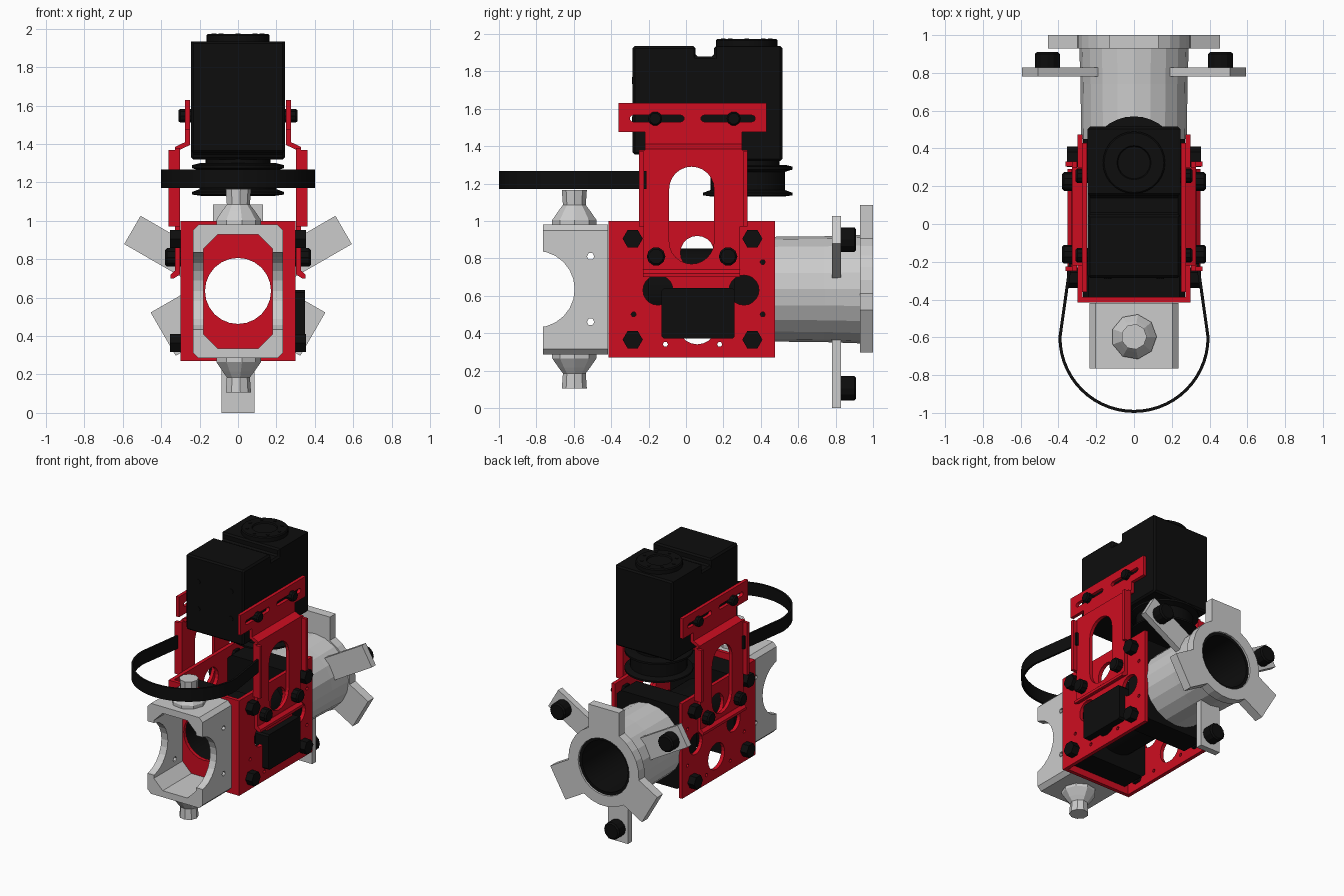
import bpy, bmesh
from math import sin, cos, pi, radians, asin

if "Cube" in bpy.data.objects:
    bpy.data.objects.remove(bpy.data.objects["Cube"])

def material(name, rgb):
    m = bpy.data.materials.new(name)
    m.diffuse_color = (*rgb, 1)
    m.use_nodes = True
    m.node_tree.nodes["Principled BSDF"].inputs["Base Color"].default_value = m.diffuse_color
    return m

RED = material("red_metal", (0.62, 0.004, 0.015))
BLACK = material("black_plastic", (0.004, 0.004, 0.004))

# (u, v, w) -> world, w running along the axis
MAP = {'x': lambda u, v, w: (w, u, v),
       'y': lambda u, v, w: (u, w, v),
       'z': lambda u, v, w: (u, v, w)}

def finish(name, bm, mat, mirror=False, smooth=False):
    bmesh.ops.remove_doubles(bm, verts=bm.verts, dist=1e-5)
    bmesh.ops.recalc_face_normals(bm, faces=bm.faces)
    me = bpy.data.meshes.new(name)
    bm.to_mesh(me)
    bm.free()
    for p in me.polygons:
        p.use_smooth = False
    ob = bpy.data.objects.new(name, me)
    bpy.context.collection.objects.link(ob)
    if mat:
        me.materials.append(mat)
    if mirror:
        ob.modifiers.new("mirror", 'MIRROR')
    if smooth:
        bpy.ops.object.select_all(action='DESELECT')
        ob.select_set(True)
        bpy.context.view_layer.objects.active = ob
        bpy.ops.object.shade_smooth_by_angle()
    return ob

def plate(name, axis, loops, lo, hi, mat=None, mirror=False, smooth=False):
    """Extrude a flat outline; inner loops become holes."""
    cu = bpy.data.curves.new(name, 'CURVE')
    cu.dimensions, cu.fill_mode, cu.extrude = '2D', 'BOTH', (hi - lo) / 2
    for pts in loops:
        s = cu.splines.new('POLY')
        s.points.add(len(pts) - 1)
        for p, (u, v) in zip(s.points, pts):
            p.co = (u, v, 0, 1)
        s.use_cyclic_u = True
    tmp = bpy.data.objects.new("tmp", cu)
    bpy.context.collection.objects.link(tmp)
    me = bpy.data.meshes.new_from_object(tmp.evaluated_get(bpy.context.evaluated_depsgraph_get()))
    bpy.data.objects.remove(tmp)
    bm = bmesh.new()
    bm.from_mesh(me)
    for v in bm.verts:
        v.co = MAP[axis](v.co.x, v.co.y, v.co.z + (lo + hi) / 2)
    return finish(name, bm, mat, mirror, smooth)

def lathe(name, axis, centres, profile, n, mat=None, ring=False, mirror=False, smooth=False):
    """Turn a (w, radius) profile about each centre (u, v)."""
    bm = bmesh.new()
    for cu, cv in centres:
        rows = [[bm.verts.new(MAP[axis](*arc(cu, cv, r, 360 * i / n), w)) for i in range(n)]
                for w, r in profile]
        pairs = list(zip(rows, rows[1:])) + ([(rows[-1], rows[0])] if ring else [])
        for a, b in pairs:
            for i in range(n):
                j = (i + 1) % n
                bm.faces.new((a[i], a[j], b[j], b[i]))
        if not ring:
            bm.faces.new(rows[0])
            bm.faces.new(rows[-1])
    return finish(name, bm, mat, mirror, smooth)

def arc(u, v, r, deg):
    return (u + r * cos(radians(deg)), v + r * sin(radians(deg)))

def sweep(u, v, r, a, b, n=12):
    return [arc(u, v, r, a + (b - a) * i / n) for i in range(n + 1)]

def circle(u, v, r, n=20):
    return [arc(u, v, r, 360 * i / n) for i in range(n)]

def rect(u0, v0, u1, v1, c=0.0):
    if not c:
        return [(u0, v0), (u1, v0), (u1, v1), (u0, v1)]
    return [(u0 + c, v0), (u1 - c, v0), (u1, v0 + c), (u1, v1 - c),
            (u1 - c, v1), (u0 + c, v1), (u0, v1 - c), (u0, v0 + c)]

def upright_slot(u0, v0, u1, v1):
    r, m = (u1 - u0) / 2, (u0 + u1) / 2
    return sweep(m, v1 - r, r, 0, 180) + sweep(m, v0 + r, r, 180, 360)

def flat_slot(u0, v0, u1, v1):
    return [(y, x) for x, y in upright_slot(v0, u0, v1, u1)]

ZC = 0.635   # height of the tube axis

# Main red channel: two side plates and a front plate
small = [(-0.195, 0.79), (0.41, 0.78), (-0.28, 0.5), (0.41, 0.5), (-0.11, 0.34), (0.18, 0.34)]
plate("channel_side", 'x', [rect(-0.415, 0.27, 0.475, 1.0), circle(0.06, 0.44, 0.1), circle(0.06, 0.83, 0.09),
      circle(-0.15, 0.63, 0.08), circle(0.31, 0.63, 0.08)] + [circle(u, v, 0.014, 6) for u, v in small],
      0.272, 0.3, RED, mirror=True)
plate("channel_front", 'y', [rect(-0.272, 0.27, 0.272, 1.0), circle(0, ZC, 0.172, 24)], -0.415, -0.387, RED)

# Upper red brackets holding the motor
body = [(-0.23, 0.72), (0.29, 0.72), (0.29, 0.97), (0.33, 0.97), (0.33, 1.38), (-0.25, 1.38), (-0.25, 0.97), (-0.23, 0.97)]
plate("bracket_body", 'x', [body, upright_slot(-0.09, 0.77, 0.15, 1.29)], 0.303, 0.328, RED, mirror=True)
for y in (-0.25, 0.305):
    plate("bracket_flange", 'y', [rect(0.303, 0.97, 0.363, 1.37)], y, y + 0.025, RED, mirror=True)
plate("bracket_lip", 'y', [[(0.303, 0.74), (0.33, 0.74), (0.352, 0.72), (0.352, 0.7), (0.335, 0.7), (0.303, 0.72)]],
      -0.23, 0.29, RED, mirror=True)
plate("bracket_jog", 'y', [[(0.303, 1.36), (0.328, 1.36), (0.328, 1.385), (0.275, 1.41), (0.275, 1.49),
      (0.25, 1.49), (0.25, 1.395), (0.303, 1.37)]], -0.22, 0.3, RED, mirror=True)
plate("bracket_slide", 'x', [rect(-0.36, 1.475, 0.43, 1.63), flat_slot(-0.3, 1.53, -0.01, 1.565),
      flat_slot(0.08, 1.53, 0.37, 1.565)], 0.25, 0.275, RED, mirror=True)

# Bolts on both sides
corners = [(y, z) for y in (-0.285, 0.355) for z in (0.365, 0.905)]
lathe("channel_bolts", 'x', corners, [(0.25, 0.054), (0.355, 0.054)], 6, BLACK, mirror=True)
lathe("bracket_bolts", 'x', [(-0.16, 0.81), (0.225, 0.81)], [(0.29, 0.05), (0.37, 0.05), (0.38, 0.04)], 10,
      BLACK, mirror=True)
lathe("slide_bolts", 'x', [(-0.165, 1.547), (0.255, 1.547)], [(0.24, 0.038), (0.3, 0.038), (0.31, 0.03)], 10,
      BLACK, mirror=True)

# Black bearing blocks, liner tube and side box inside the channel
for name, y0, y1 in (("front_bearing_block", -0.386, -0.2), ("rear_bearing_block", 0.26, 0.45)):
    plate(name, 'y', [rect(-0.27, 0.32, 0.27, 0.95, 0.03), circle(0, ZC, 0.2, 24)], y0, y1, BLACK)
lathe("liner_tube", 'y', [(0, ZC)], [(-0.386, 0.218), (0.985, 0.218), (0.985, 0.195), (-0.386, 0.195)], 24,
      BLACK, ring=True, smooth=True)
plate("side_box", 'x', [rect(-0.13, 0.37, 0.26, 0.64, 0.012)], 0.24, 0.35, BLACK)

# Grey front fork: chamfered frame with half-round side notches
fork = plate("front_fork", 'y', [rect(-0.235, 0.285, 0.235, 0.98, 0.03), rect(-0.18, 0.335, 0.18, 0.93, 0.075)],
             -0.765, -0.417)
notch = plate("fork_notch_cutter", 'x', [sweep(-0.8, ZC, 0.205, -90, 90)], -0.4, 0.4)
holes = lathe("fork_hole_cutter", 'x', [(-0.51, 0.46), (-0.51, 0.81)], [(-0.4, 0.02), (0.4, 0.02)], 6)
bpy.context.view_layer.objects.active = fork
for cutter in (notch, holes):
    cutter.hide_render = True
    mod = fork.modifiers.new("cut", 'BOOLEAN')
    mod.operation, mod.object, mod.solver = 'DIFFERENCE', cutter, 'EXACT'
    bpy.ops.object.modifier_apply(modifier=mod.name)
    bpy.data.objects.remove(cutter)

# Pivot posts above and below the fork
post = [(0.335, 0.12), (0.37, 0.12), (0.42, 0.085), (0.45, 0.062), (0.53, 0.068)]
for name, s in (("upper_pivot", 1), ("lower_pivot", -1)):
    lathe(name, 'z', [(0, -0.597)], [(ZC + s * h, r) for h, r in post], 9)

# Grey rear tube with three-armed flange
lathe("rear_tube", 'y', [(0, ZC)], [(0.45, 0.28), (0.74, 0.283), (0.94, 0.29), (0.94, 0.22), (0.45, 0.22)], 20, ring=True)
star = []
half = math_deg = asin(0.13 / 0.3) * 180 / pi
for k in range(3):
    a = 90 + 120 * k
    tip, off = (0.45 ** 2 + 0.13 ** 2) ** 0.5, asin(0.13 / (0.45 ** 2 + 0.13 ** 2) ** 0.5) * 180 / pi
    star += [arc(0, ZC, tip, a - off), arc(0, ZC, tip, a + off)] + sweep(0, ZC, 0.3, a + half, a + 120 - half, 5)
plate("rear_flange", 'y', [star, circle(0, ZC, 0.217, 24)], 0.93, 1.0)

# Three lugs with bolts between the flange arms
lug_bolts = []
for a in (30, 150, 270):
    c, s = cos(radians(a)), sin(radians(a))
    pts = [(r * c - t * s, ZC + r * s + t * c) for r, t in ((0.25, -0.085), (0.635, -0.085), (0.635, 0.085), (0.25, 0.085))]
    plate("lug", 'y', [pts], 0.78, 0.828)
    lug_bolts.append(arc(0, ZC, 0.53, a))
lathe("lug_bolts", 'y', lug_bolts, [(0.815, 0.066), (0.9, 0.066), (0.91, 0.055)], 12, BLACK)

# Upper motor with notched top and round end cap
motor = plate("motor_body", 'x', [[(-0.285, 1.355), (0.15, 1.355), (0.15, 1.32), (0.515, 1.32), (0.515, 1.935),
              (0.15, 1.935), (0.15, 1.88), (0.05, 1.88), (0.05, 1.935), (-0.285, 1.935)]], -0.245, 0.245, BLACK)
bev = motor.modifiers.new("bevel", 'BEVEL')
bev.width, bev.segments = 0.012, 1
lathe("motor_cap", 'z', [(0, 0.325)], [(1.92, 0.165), (1.965, 0.165), (1.972, 0.158), (1.972, 0.09), (1.962, 0.085)], 28,
      BLACK, smooth=True)
lathe("motor_cap_screws", 'z', [arc(0, 0.325, 0.125, 45 * i) for i in range(8)], [(1.965, 0.012), (1.976, 0.012)], 8, BLACK)
lathe("motor_front_screws", 'y', [(x, z) for x in (-0.14, 0.14) for z in (1.54, 1.75)],
      [(-0.28, 0.02), (-0.29, 0.02)], 10, BLACK)

# Pulley under the motor
lathe("pulley", 'z', [(0, 0.33)], [(1.35, 0.17), (1.3, 0.17), (1.3, 0.2), (1.29, 0.24), (1.275, 0.24), (1.262, 0.2),
      (1.165, 0.2), (1.15, 0.24), (1.137, 0.24), (1.13, 0.19)], 32, BLACK, smooth=True)

# Drive belt hanging around the front pivot
def belt_edge(t):
    return [(0.345 - t, -0.21)] + sweep(0, -0.6, 0.4 - t, 0, -180, 28) + [(-0.345 + t, -0.21)]

plate("drive_belt", 'z', [belt_edge(0) + belt_edge(0.016)[::-1]], 1.17, 1.268, BLACK, smooth=True)
